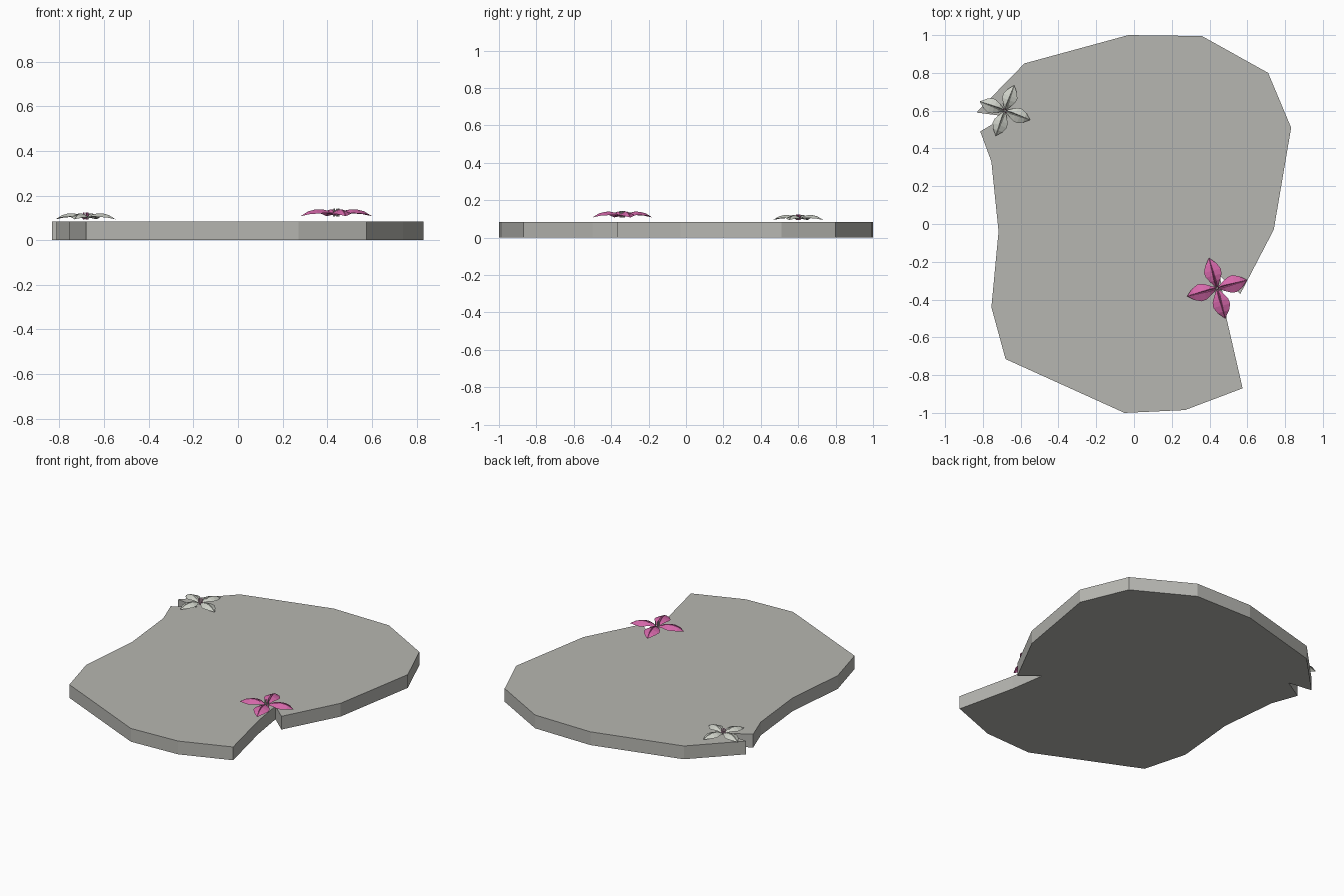
import bpy, bmesh, math
from mathutils import Matrix, Vector

if "Cube" in bpy.data.objects:
    bpy.data.objects.remove(bpy.data.objects["Cube"])


def material(name, rgb):
    m = bpy.data.materials.new(name)
    m.diffuse_color = (*rgb, 1)
    m.use_nodes = True
    m.node_tree.nodes["Principled BSDF"].inputs["Base Color"].default_value = m.diffuse_color
    return m


GREY = material("pad_grey", (0.47, 0.47, 0.44))
PINK = material("petal_pink", (0.68, 0.14, 0.41))
WHITE = material("petal_white", (0.62, 0.64, 0.58))


def make_object(name, bm, mats):
    bmesh.ops.recalc_face_normals(bm, faces=bm.faces)
    me = bpy.data.meshes.new(name)
    bm.to_mesh(me)
    bm.free()
    for m in mats:
        me.materials.append(m)
    ob = bpy.data.objects.new(name, me)
    bpy.context.collection.objects.link(ob)
    return ob


# Flat pad: irregular outline with two notches, extruded upward
outline = [(-0.03, 1.0), (0.36, 0.995), (0.71, 0.80), (0.832, 0.51),
           (0.74, -0.03), (0.563, -0.37), (0.455, -0.275), (0.49, -0.50),
           (0.575, -0.87), (0.27, -0.985), (-0.05, -1.0), (-0.68, -0.715),
           (-0.755, -0.44), (-0.717, -0.04), (-0.755, 0.33), (-0.814, 0.49),
           (-0.68, 0.57), (-0.834, 0.59), (-0.58, 0.85)]
bm = bmesh.new()
base = bm.faces.new([bm.verts.new((x, y, 0)) for x, y in outline])
top = bmesh.ops.extrude_face_region(bm, geom=[base])["geom"]
bmesh.ops.translate(bm, vec=(0, 0, 0.084),
                    verts=[v for v in top if isinstance(v, bmesh.types.BMVert)])
if not any(f.calc_center_median().z < 0.001 for f in bm.faces):
    bm.faces.new([v for v in bm.verts if v.co.z < 0.001])
make_object("lily_pad", bm, [GREY])

# Petal stations: distance, half width, ridge height (in flower radii)
STATIONS = [(0.03, 0.03, 0.03), (0.25, 0.17, 0.15), (0.42, 0.26, 0.185),
            (0.58, 0.28, 0.18), (0.78, 0.19, 0.13), (1.0, 0.004, 0.0)]


def add_petal(bm, turn):
    # Roof-shaped arching petal with a narrow groove along its ridge
    rows = []
    for r, w, h in STATIONS:
        g = min(0.045 * (1.05 - r), w * 0.6)
        section = [(-w, h - 0.4 * w), (-g, h), (0, h - 1.8 * g),
                   (g, h), (w, h - 0.4 * w)]
        rows.append([bm.verts.new(turn @ Vector((r, y, z))) for y, z in section])
    for a, b in zip(rows, rows[1:]):
        for i in range(4):
            bm.faces.new((a[i], b[i], b[i + 1], a[i + 1]))


def flower(name, centre, radius, angle, petal_mat, heart_mat):
    bm = bmesh.new()
    for k in range(4):
        add_petal(bm, Matrix.Rotation(math.radians(angle + 90 * k), 4, 'Z'))
    bmesh.ops.transform(bm, matrix=Matrix.Scale(radius, 4), verts=bm.verts)
    ob = make_object(name + "_petals", bm, [petal_mat])
    ob.location = centre
    for p in ob.data.polygons:       # petals face upward
        if p.normal.z < 0:
            p.flip()

    # Heart: small upright stamens in the middle
    bm = bmesh.new()
    for k in range(5):
        a = math.tau * k / 5
        off = Matrix.Translation((0.07 * math.cos(a), 0.07 * math.sin(a), 0.1))
        bmesh.ops.create_cone(bm, cap_ends=True, segments=4, radius1=0.025,
                              radius2=0.02, depth=0.22, matrix=off)
    bmesh.ops.transform(bm, matrix=Matrix.Scale(radius, 4), verts=bm.verts)
    make_object(name + "_heart", bm, [heart_mat]).location = centre


flower("pink_flower", (0.44, -0.34, 0.108), 0.165, 15, PINK, WHITE)
flower("white_flower", (-0.683, 0.60, 0.094), 0.142, 70, WHITE, PINK)
